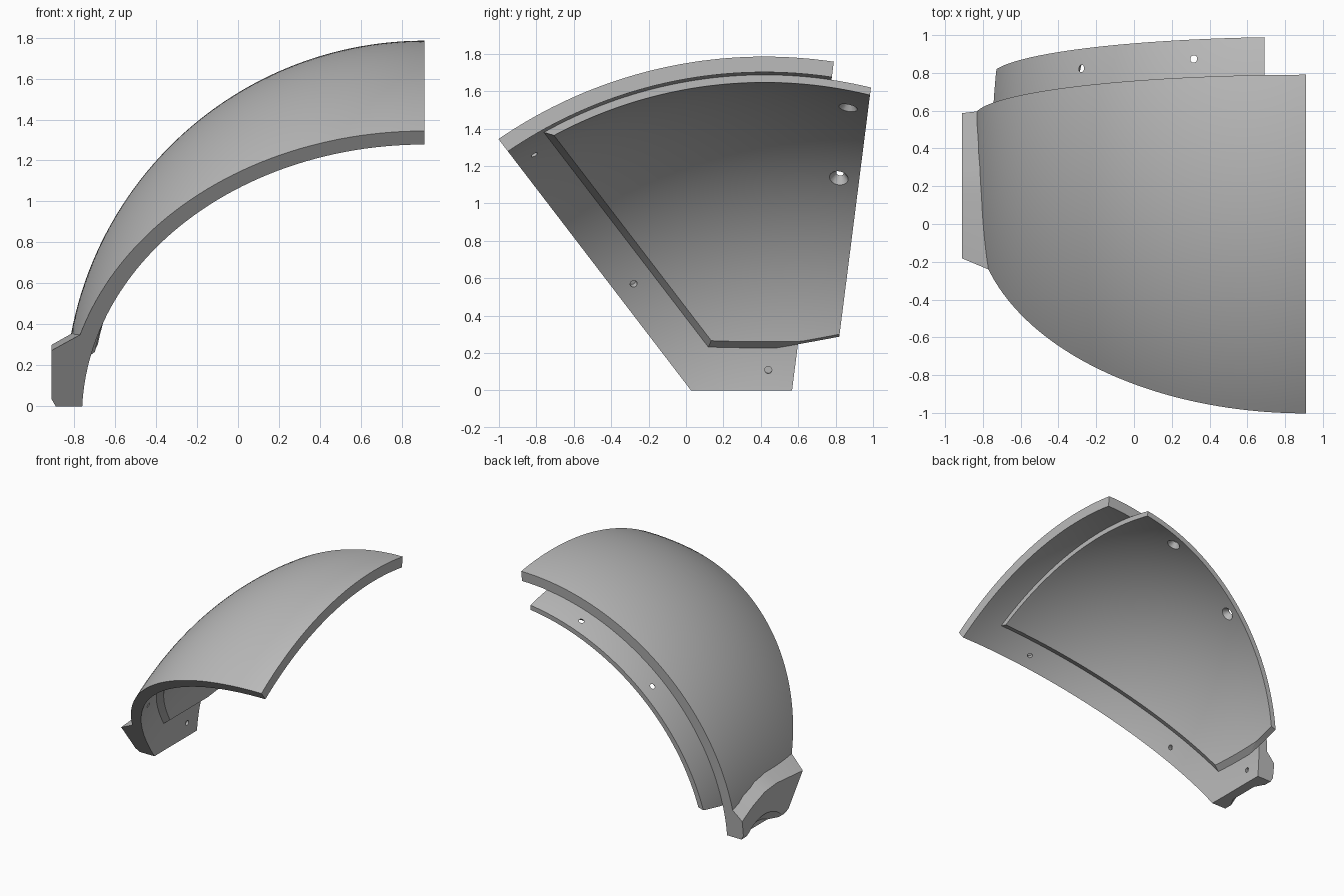
import bpy, bmesh, math
from mathutils import Vector

if "Cube" in bpy.data.objects:
    bpy.data.objects.remove(bpy.data.objects["Cube"], do_unlink=True)

# Shell form: an arc in (x, radius) swept around an axis parallel to x
AX, AR = 0.91, 0.76          # centre of the profile arc
CY, CZ = 0.42, -0.73         # sweep axis
R_OUT, R_MID, R_IN = 1.755, 1.672, 1.632
FRONT_Q, BACK_Q = -0.766, 0.127   # slopes of the front and back trim planes

grey = bpy.data.materials.new("light_grey")
grey.use_nodes = True
GREY = (0.5, 0.5, 0.5, 1)
grey.diffuse_color = GREY
grey.node_tree.nodes["Principled BSDF"].inputs["Base Color"].default_value = GREY


def finish(name, bm):
    bmesh.ops.recalc_face_normals(bm, faces=bm.faces)
    mesh = bpy.data.meshes.new(name)
    bm.to_mesh(mesh)
    bm.free()
    mesh.materials.append(grey)
    ob = bpy.data.objects.new(name, mesh)
    bpy.context.collection.objects.link(ob)
    return ob


def trim(bm, point, normal):
    """Remove everything on the normal side of a plane and cap the cut."""
    bmesh.ops.bisect_plane(bm, geom=bm.verts[:] + bm.edges[:] + bm.faces[:], dist=1e-5,
                           plane_co=point, plane_no=normal, clear_outer=True)
    rim = [e for e in bm.edges if e.is_boundary]
    if rim:
        bmesh.ops.edgeloop_fill(bm, edges=rim)


def sweep_angle(r, p, q):
    """Angle at which radius r meets the plane y = p + q z."""
    return math.atan(q) + math.asin((p + q * CZ - CY) / (r * math.hypot(1, q)))


def shell(name, layers, x_end, back_p, cuts, nt=56, na=40):
    """Curved plate between two surfaces; layers = (arc radius, front plane offset)."""
    bm = bmesh.new()
    grids = []
    for rad, front_p in layers:
        t0, t1 = math.asin((AX - x_end) / rad), math.acos((0.62 - AR) / rad)
        grid = []
        for i in range(nt + 1):
            t = t0 + (t1 - t0) * i / nt
            x, r = AX - rad * math.sin(t), AR + rad * math.cos(t)
            a0, a1 = sweep_angle(r, front_p, FRONT_Q), sweep_angle(r, back_p, BACK_Q)
            row = []
            for j in range(na + 1):
                a = a0 + (a1 - a0) * j / na
                row.append(bm.verts.new((x, CY + r * math.sin(a), CZ + r * math.cos(a))))
            grid.append(row)
        for i in range(nt):
            for j in range(na):
                bm.faces.new((grid[i][j], grid[i + 1][j], grid[i + 1][j + 1], grid[i][j + 1]))
        grids.append(grid)
    # Walls joining the two surfaces
    g, h = grids
    for i in (0, nt):
        for j in range(na):
            bm.faces.new((g[i][j], g[i][j + 1], h[i][j + 1], h[i][j]))
    for j in (0, na):
        for i in range(nt):
            bm.faces.new((g[i][j], g[i + 1][j], h[i + 1][j], h[i][j]))
    for point, normal in cuts:
        trim(bm, point, normal)
    return finish(name, bm)


def cone_cutter(centre, axis, r1, r2, depth, seg=20):
    bm = bmesh.new()
    rot = Vector(axis).to_track_quat('Z', 'Y').to_matrix().to_4x4()
    bmesh.ops.create_cone(bm, cap_ends=True, segments=seg, radius1=r1, radius2=r2, depth=depth)
    bmesh.ops.transform(bm, matrix=rot, verts=bm.verts)
    bmesh.ops.translate(bm, vec=centre, verts=bm.verts)
    ob = finish("cutter", bm)
    ob.hide_render = True
    return ob


def cut(ob, cutter):
    mod = ob.modifiers.new("cut", 'BOOLEAN')
    mod.operation, mod.solver, mod.object = 'DIFFERENCE', 'EXACT', cutter
    bpy.context.view_layer.objects.active = ob
    bpy.ops.object.modifier_apply(modifier=mod.name)
    bpy.data.objects.remove(cutter, do_unlink=True)


def surface_frame(y, z, rad):
    """Point and outward normal of the shell surface at a given y, z."""
    r = math.hypot(y - CY, z - CZ)
    x = AX - math.sqrt(rad ** 2 - (r - AR) ** 2)
    k = (r - AR) / rad
    n = Vector(((x - AX) / rad, k * (y - CY) / r, k * (z - CZ) / r))
    return Vector((x, y, z)), n.normalized()


# Outer shell with blind fixing holes along its inner front edge
outer = shell("outer_shell", ((R_OUT, 0.027), (R_MID, 0.027)), AX, 0.567,
              [((0, 0, 0), (0, 0, -1))])
for y, z in ((-0.81, 1.26), (-0.28, 0.57), (0.44, 0.11)):
    p, n = surface_frame(y, z, R_MID)
    cut(outer, cone_cutter(p, n, 0.019, 0.019, 0.08))

# Inner plate, bevelled on its front and lower edges, with countersunk holes
inner = shell("inner_plate", ((R_MID, 0.297), (R_IN, 0.339)), 0.69, 0.783,
              [((-0.76, 0, 0.22), (0.75, 0, -1)),
               ((-0.72, 0.6, 0.255), (0.3, 0.16, -1))])
for y, z in ((0.87, 1.53), (0.82, 1.15)):
    p, n = surface_frame(y, z, (R_MID + R_IN) / 2)
    cut(inner, cone_cutter(p, n, 0.058, 0.012, 0.06))

# Foot block on the lower outside of the shell
bm = bmesh.new()
top_out = [(0.75, 0.07), (0.6, 0.15), (0.45, 0.23), (0.3, 0.285), (0.15, 0.30), (-0.4, 0.255)]
top_in = [(0.75, 0.26), (0.6, 0.31), (0.45, 0.35), (0.3, 0.38), (0.15, 0.39), (-0.4, 0.35)]
a = [bm.verts.new((-0.91, y, z)) for y, z in top_out + [(-0.4, 0), (0.75, 0)]]
b = [bm.verts.new((-0.75 if z else -0.79, y, z)) for y, z in top_in + [(-0.4, 0), (0.75, 0)]]
bm.faces.new(a)
bm.faces.new(b[::-1])
for i in range(len(a)):
    j = (i + 1) % len(a)
    bm.faces.new((a[i], b[i], b[j], a[j]))
bmesh.ops.recalc_face_normals(bm, faces=bm.faces)
trim(bm, (0, 0.027, 0), (0, -1, FRONT_Q))
trim(bm, (0, 0.567, 0), (0, 1, -BACK_Q))
trim(bm, (-0.91, 0, 0.035), (-0.87, 0, -0.5))
foot = finish("foot_block", bm)
# Arched conical recess under the foot
cut(foot, cone_cutter((-0.88, 0.3, -0.2), (1, 0, 0), 0.32, 0.23, 0.08, 48))

# Smooth curved surfaces, sharp trims
bpy.ops.object.select_all(action='DESELECT')
for ob in (outer, inner, foot):
    ob.select_set(True)
bpy.context.view_layer.objects.active = outer
bpy.ops.object.shade_smooth_by_angle(angle=math.radians(25))
